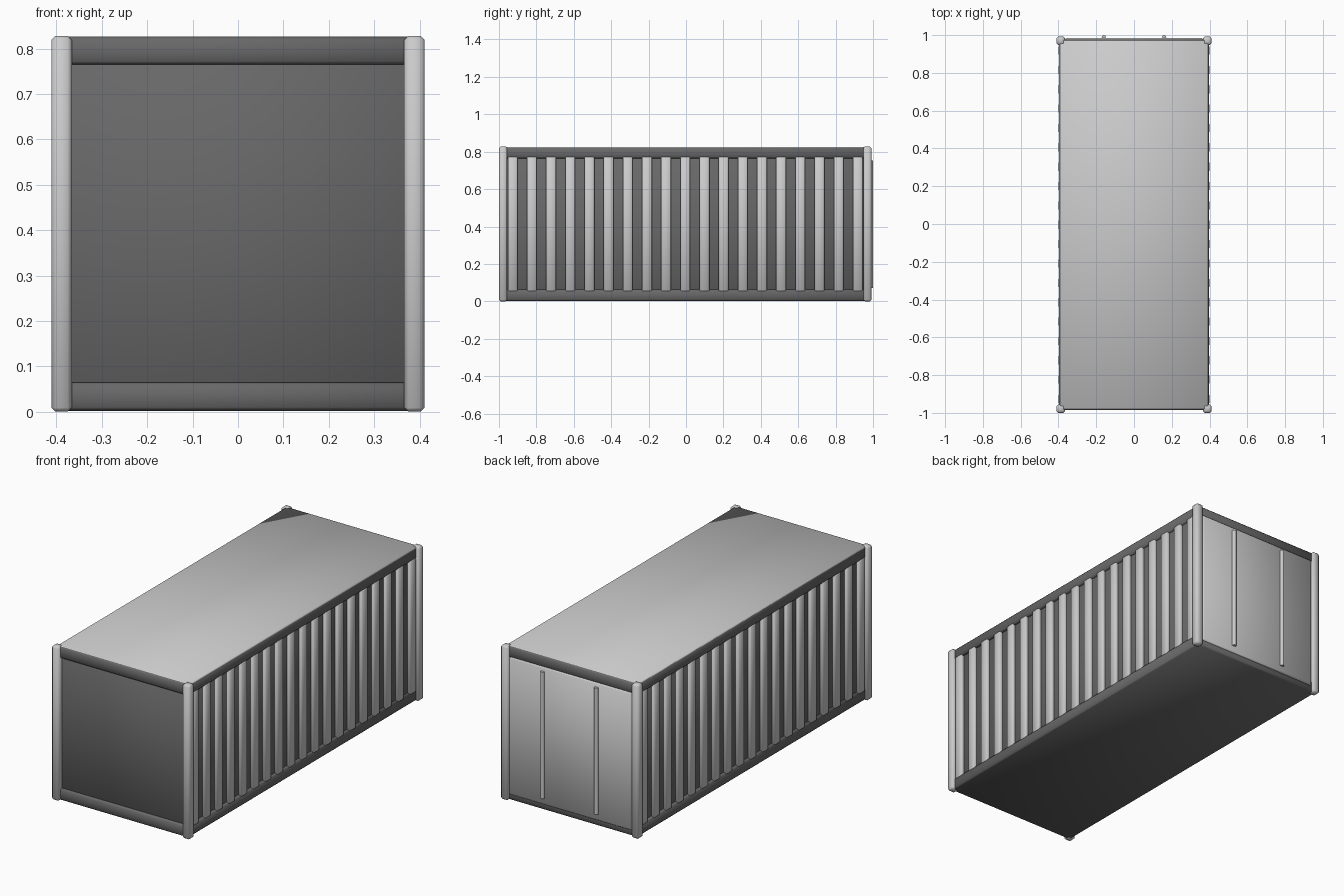
import bpy, math

if "Cube" in bpy.data.objects:
    bpy.data.objects.remove(bpy.data.objects["Cube"])

CY = -0.004          # middle of the container body along y
H = 0.828            # overall height

# Dark frame and wall colour; the other parts stay default grey
dark = bpy.data.materials.new("dark_grey")
dark.diffuse_color = (0.14, 0.14, 0.14, 1)
dark.use_nodes = True
dark.node_tree.nodes["Principled BSDF"].inputs["Base Color"].default_value = dark.diffuse_color


def box(name, x, y, z, bevel, mat=None):
    """Chamfered, smooth-shaded box from (min, max) ranges."""
    bpy.ops.mesh.primitive_cube_add(size=1, location=[sum(r) / 2 for r in (x, y, z)])
    ob = bpy.context.object
    ob.name = name
    ob.scale = [r[1] - r[0] for r in (x, y, z)]
    bpy.ops.object.transform_apply(location=False, rotation=False, scale=True)
    m = ob.modifiers.new("Bevel", "BEVEL")
    m.width, m.segments = bevel, 1
    bpy.ops.object.modifier_apply(modifier="Bevel")
    bpy.ops.object.shade_smooth()
    if mat:
        ob.data.materials.append(mat)
    return ob


# Main shell: dark walls, light roof sheet, dark floor sheet
box("shell", (-0.383, 0.383), (CY - 0.968, CY + 0.968), (0.008, 0.815), 0.006, dark)
box("roof", (-0.394, 0.394), (CY - 0.978, CY + 0.978), (0.80, 0.826), 0.006)
box("floor", (-0.394, 0.394), (CY - 0.978, CY + 0.978), (0.002, 0.03), 0.006, dark)

# Corner posts
for sx in (-1, 1):
    for sy in (-1, 1):
        x = sorted((sx * 0.366, sx * 0.411))
        y = sorted((CY + sy * 0.952, CY + sy * 0.996))
        box("corner_post", x, y, (0, H), 0.009)

# Top and bottom rails on all four sides
for z in ((0.003, 0.064), (0.765, 0.825)):
    for s in (-1, 1):
        x = sorted((s * 0.352, s * 0.396))
        box("side_rail", x, (CY - 0.97, CY + 0.97), z, 0.007, dark)
        y = sorted((CY + s * 0.94, CY + s * 0.982))
        box("end_rail", (-0.385, 0.385), y, z, 0.007, dark)

# Corrugation ribs on the long sides
for s in (-1, 1):
    for i in range(19):
        y = CY + (i - 9) * 0.1025
        x = sorted((s * 0.37, s * 0.40))
        box("side_rib", x, (y - 0.026, y + 0.026), (0.053, 0.774), 0.006)

# Rear door panel and locking bars
box("rear_doors", (-0.363, 0.363), (CY + 0.95, 0.986), (0.035, 0.773), 0.006)
for x in (-0.16, 0.16):
    bpy.ops.mesh.primitive_cylinder_add(vertices=16, radius=0.011, depth=0.68,
                                        location=(x, 0.989, 0.412))
    bpy.context.object.name = "locking_bar"
    bpy.ops.object.shade_smooth_by_angle(angle=math.radians(35))
